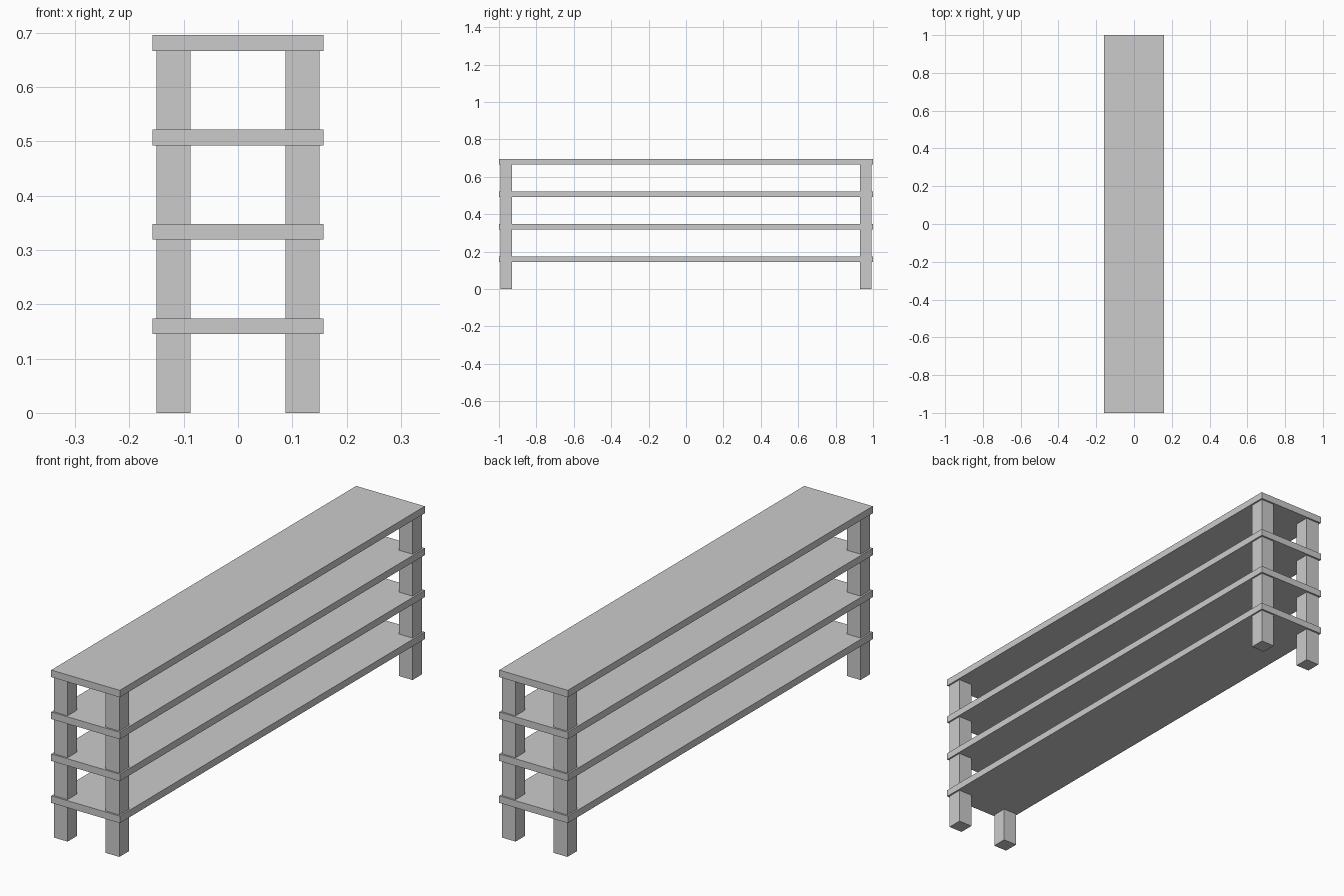
import bpy

default_cube = bpy.data.objects.get("Cube")
if default_cube:
    bpy.data.objects.remove(default_cube, do_unlink=True)

# One plain grey for the whole rack
grey = bpy.data.materials.new("plain grey")
grey.use_nodes = True
colour = (0.6, 0.6, 0.6, 1.0)
grey.diffuse_color = colour
grey.node_tree.nodes["Principled BSDF"].inputs["Base Color"].default_value = colour


def box(name, centre, size):
    bpy.ops.mesh.primitive_cube_add(size=1, location=centre)
    obj = bpy.context.object
    obj.name = name
    obj.scale = size
    bpy.ops.object.transform_apply(location=False, rotation=False, scale=True)
    obj.data.materials.append(grey)
    return obj


SHELF_THICKNESS = 0.029
SHELF_TOPS = {
    "bottom_shelf": 0.174,
    "lower_middle_shelf": 0.348,
    "upper_middle_shelf": 0.522,
    "top_shelf": 0.696,
}
LEG_WIDTH = 0.063
LEG_HEIGHT = SHELF_TOPS["top_shelf"] - SHELF_THICKNESS

# Four long boards
for name, top in SHELF_TOPS.items():
    box(name, (0, 0, top - SHELF_THICKNESS / 2), (0.315, 2, SHELF_THICKNESS))

# Square corner legs, set just inside the board edges
for end, y in (("front", -1), ("back", 1)):
    for side, x in (("right", -1), ("left", 1)):
        box(f"{end}_{side}_leg", (x * 0.119, y * 0.961, LEG_HEIGHT / 2),
            (LEG_WIDTH, LEG_WIDTH, LEG_HEIGHT))
